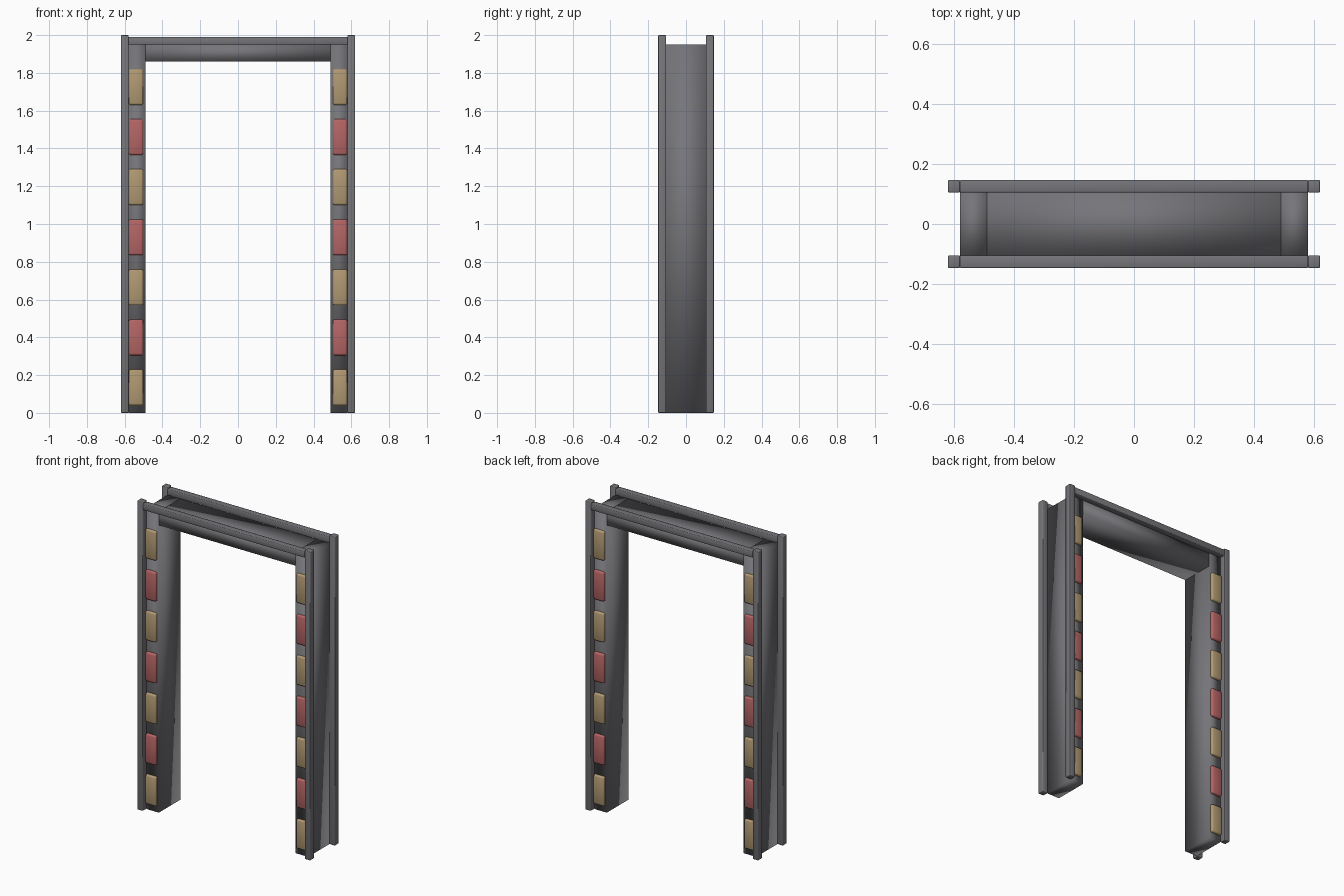
import bpy
from mathutils import Vector

cube = bpy.data.objects.get("Cube")
if cube:
    bpy.data.objects.remove(cube, do_unlink=True)


def make_material(name, rgb):
    mat = bpy.data.materials.new(name)
    mat.use_nodes = True
    color = (*rgb, 1.0)
    mat.diffuse_color = color
    mat.node_tree.nodes["Principled BSDF"].inputs["Base Color"].default_value = color
    return mat


grey = make_material("dark grey metal", (0.18, 0.18, 0.195))
tan = make_material("tan lamp", (0.44, 0.32, 0.17))
red = make_material("red lamp", (0.46, 0.13, 0.13))


def box(name, low, high, mat, bevel=0.0):
    """Soft-shaded box between two opposite corners."""
    low, high = Vector(low), Vector(high)
    bpy.ops.mesh.primitive_cube_add(size=1, location=(low + high) / 2)
    obj = bpy.context.object
    obj.name = name
    obj.scale = high - low
    bpy.ops.object.transform_apply(location=False, rotation=False, scale=True)
    obj.data.materials.append(mat)
    bpy.ops.object.shade_smooth()
    if bevel:
        mod = obj.modifiers.new("rounded edges", 'BEVEL')
        mod.width = bevel
        mod.segments = 2
    return obj


def span(side, near, far):
    """Ordered range on the positive or negative side of an axis."""
    return sorted((side * near, side * far))


SIDES = ((1, "left"), (-1, "right"))
ENDS = ((-1, "front"), (1, "back"))

# Crossbar between the two upright panels
box("crossbar", (-0.49, -0.108, 1.86), (0.49, 0.108, 1.95), grey)

for sx, side in SIDES:
    # Upright panel
    x0, x1 = span(sx, 0.49, 0.58)
    box(f"{side}_panel", (x0, -0.11, 0), (x1, 0.11, 1.95), grey)

    for sy, end in ENDS:
        # Corner post on the outer edge
        px0, px1 = span(sx, 0.58, 0.62)
        py0, py1 = span(sy, 0.105, 0.147)
        box(f"{side}_{end}_post", (px0, py0, 0), (px1, py1, 2), grey, 0.004)

        # Column of alternating lamps
        lx0, lx1 = span(sx, 0.502, 0.578)
        ly0, ly1 = span(sy, 0.095, 0.126)
        for i in range(7):
            z = 0.04 + i * 0.265
            box(f"{side}_{end}_lamp_{i + 1}", (lx0, ly0, z), (lx1, ly1, z + 0.19),
                red if i % 2 else tan, 0.01)

# Top rails joining the posts
for sy, end in ENDS:
    y0, y1 = span(sy, 0.105, 0.147)
    box(f"{end}_rail", (-0.58, y0, 1.95), (0.58, y1, 1.99), grey, 0.004)
